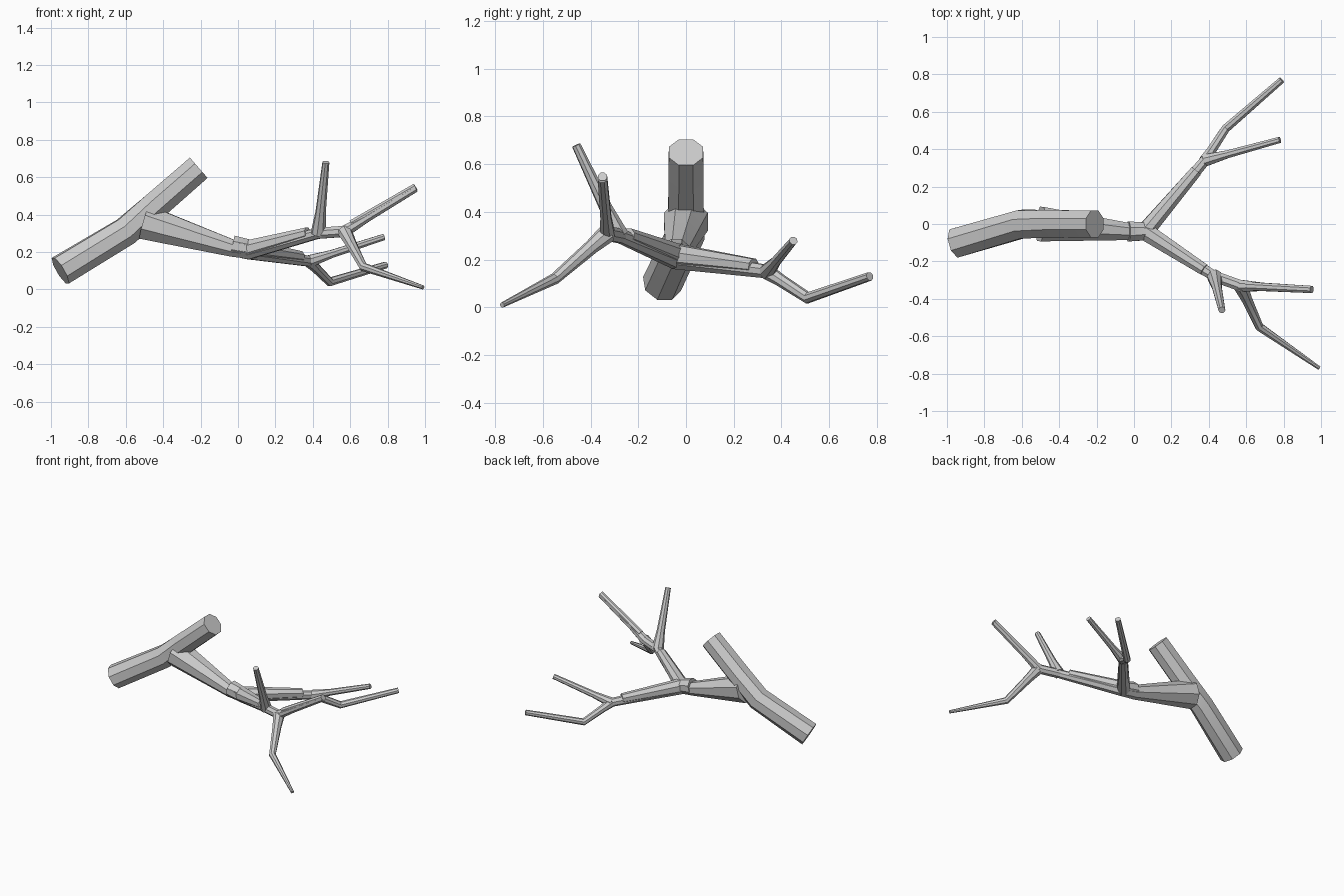
import bpy, bmesh, math
from mathutils import Vector

SIDES = 8

cube = bpy.data.objects.get("Cube")
if cube:
    bpy.data.objects.remove(cube, do_unlink=True)

bark = bpy.data.materials.new("grey_bark")
bark.use_nodes = True
bark.diffuse_color = (0.6, 0.6, 0.6, 1)
bark.node_tree.nodes["Principled BSDF"].inputs["Base Color"].default_value = bark.diffuse_color


def ring_at(bm, points, index, radius):
    """Ring of vertices square to the path at one of its points."""
    point = points[index]
    tangent = Vector()
    if index > 0:
        tangent += (point - points[index - 1]).normalized()
    if index < len(points) - 1:
        tangent += (points[index + 1] - point).normalized()
    side = tangent.cross(Vector((0, 0, 1))).normalized()
    up = side.cross(tangent.normalized())
    ring = []
    for step in range(SIDES):
        angle = math.tau * (step + 0.5) / SIDES
        offset = side * math.cos(angle) + up * math.sin(angle)
        ring.append(bm.verts.new(point + offset * radius))
    return ring


def limb(name, points, start_radius, end_radius, flare=1):
    """Faceted tube that tapers evenly along its path, with an optional flared root."""
    points = list(points)
    if flare > 1:
        points.insert(1, points[0].lerp(points[1], 0.3))
    travelled = [0]
    for here, there in zip(points, points[1:]):
        travelled.append(travelled[-1] + (there - here).length)

    bm = bmesh.new()
    rings = []
    for index, distance in enumerate(travelled):
        share = distance / travelled[-1]
        radius = start_radius + (end_radius - start_radius) * share
        if index == 0:
            radius *= flare
        rings.append(ring_at(bm, points, index, radius))
    for lower, upper in zip(rings, rings[1:]):
        for here in range(SIDES):
            there = (here + 1) % SIDES
            bm.faces.new((lower[here], lower[there], upper[there], upper[here]))
    bm.faces.new(reversed(rings[0]))
    bm.faces.new(rings[-1])
    bmesh.ops.recalc_face_normals(bm, faces=bm.faces)

    mesh = bpy.data.meshes.new(name)
    bm.to_mesh(mesh)
    bm.free()
    mesh.materials.append(bark)
    obj = bpy.data.objects.new(name, mesh)
    bpy.context.collection.objects.link(obj)
    bpy.ops.object.select_all(action='DESELECT')
    obj.select_set(True)
    bpy.context.view_layer.objects.active = obj
    bpy.ops.object.shade_smooth_by_angle(angle=math.radians(30))


# Joints where limbs bend or meet
trunk_foot = Vector((-0.95, -0.1, 0.1))
trunk_bend = Vector((-0.6, 0, 0.31))
trunk_top = Vector((-0.21, 0, 0.65))
crotch = trunk_bend.lerp(trunk_top, 0.4)
bough_root = Vector((-0.5, 0, 0.36))
bough_end = Vector((-0.03, -0.04, 0.22))
fork = Vector((0.06, -0.04, 0.2))
back_joint = Vector((0.38, 0.34, 0.15))
front_joint = Vector((0.43, -0.28, 0.3))
front_split = Vector((0.57, -0.33, 0.31))
back_elbow = Vector((0.49, 0.51, 0.04))
front_elbow = Vector((0.67, -0.55, 0.12))

# Twig ends
back_short_tip = Vector((0.78, 0.45, 0.28))
back_long_tip = Vector((0.79, 0.77, 0.13))
upright_tip = Vector((0.47, -0.46, 0.68))
high_tip = Vector((0.95, -0.35, 0.54))
low_tip = Vector((0.99, -0.77, 0.01))

# Trunk and bough
limb("trunk", [trunk_foot, trunk_bend, crotch, trunk_top], 0.085, 0.078)
limb("bough", [bough_root, bough_end, fork], 0.1, 0.04)

# Forks, each with a sleeve of raised bark
lift = Vector((0, 0, 0.015))
for place, joint in (("back", back_joint), ("front", front_joint)):
    limb(place + "_fork", [bough_end, fork, joint], 0.045, 0.03)
    sleeve_end = fork.lerp(joint, 0.85)
    limb(place + "_bark", [bough_end + lift, fork + lift, sleeve_end + lift], 0.058, 0.034)

# Twigs on the back fork
limb("back_short_twig", [back_joint, back_short_tip], 0.025, 0.018, flare=1.4)
limb("back_long_twig", [back_joint, back_elbow, back_long_tip], 0.028, 0.019, flare=1.2)

# Twigs on the front fork
limb("upright_twig", [front_joint, upright_tip], 0.032, 0.019, flare=1.3)
limb("front_link", [front_joint, front_split], 0.032, 0.032)
limb("front_high_twig", [front_split, high_tip], 0.026, 0.021, flare=1.3)
limb("front_low_twig", [front_split, front_elbow, low_tip], 0.034, 0.011, flare=1.2)

# Raised bark on the high twig
twig_bark_start = front_split.lerp(high_tip, 0.1)
limb("twig_bark", [twig_bark_start + lift, high_tip + lift / 2], 0.024, 0.021)
